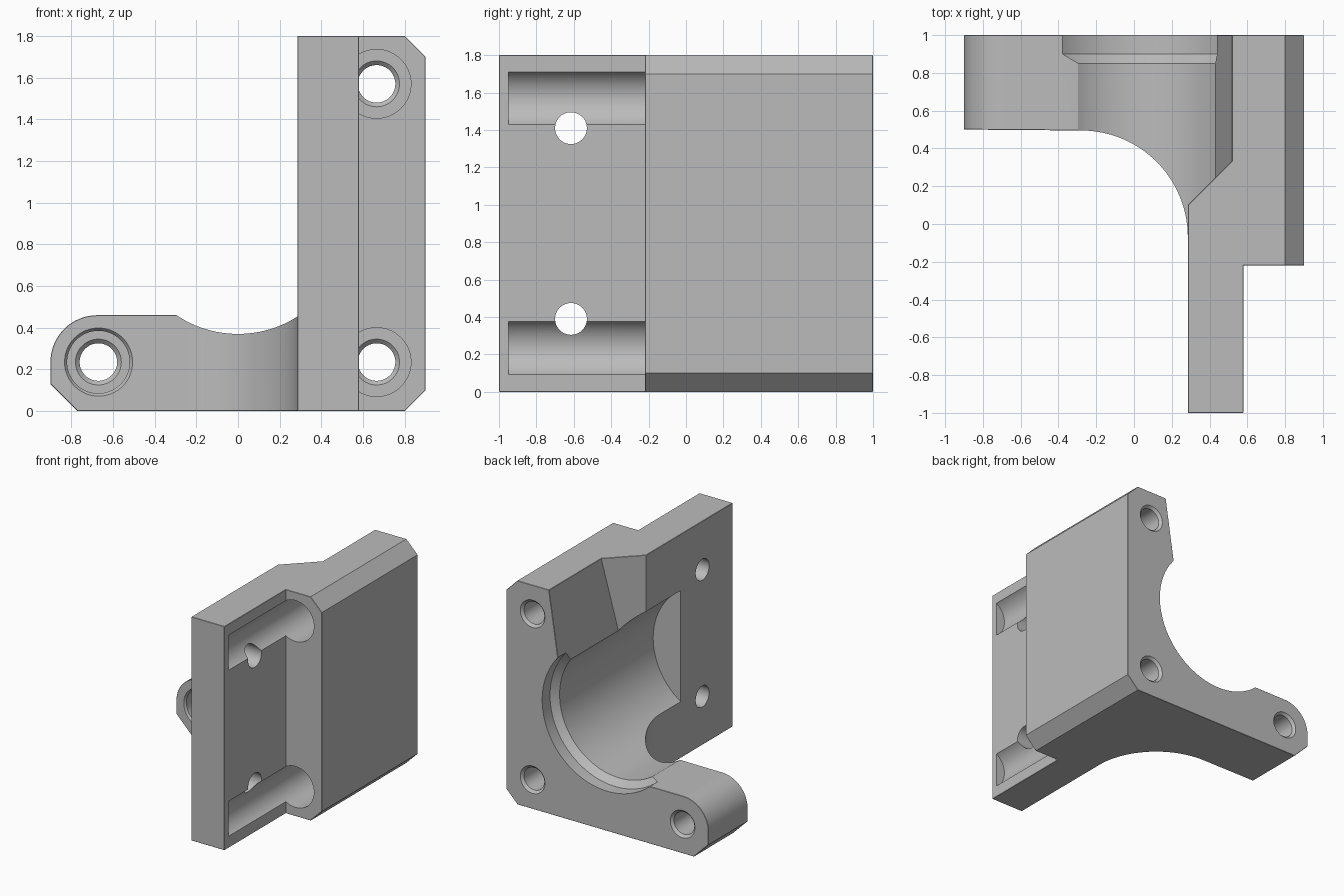
import bpy, bmesh, math
from mathutils import Matrix

if "Cube" in bpy.data.objects:
    bpy.data.objects.remove(bpy.data.objects["Cube"])

grey = bpy.data.materials.new("plain grey")
grey.use_nodes = True
grey.diffuse_color = (0.5, 0.5, 0.5, 1)
grey.node_tree.nodes["Principled BSDF"].inputs["Base Color"].default_value = (0.5, 0.5, 0.5, 1)


def finish(bm, name):
    bmesh.ops.recalc_face_normals(bm, faces=bm.faces)
    mesh = bpy.data.meshes.new(name)
    bm.to_mesh(mesh)
    bm.free()
    mesh.materials.append(grey)
    obj = bpy.data.objects.new(name, mesh)
    bpy.context.scene.collection.objects.link(obj)
    return obj


def prism(name, points, low, high, axis):
    """Extrude a flat profile: axis Z takes (x, y), axis Y takes (x, z)."""
    bm = bmesh.new()
    place = (lambda a, b, d: (a, b, d)) if axis == "Z" else (lambda a, b, d: (a, d, b))
    face = bm.faces.new([bm.verts.new(place(a, b, low)) for a, b in points])
    new = bmesh.ops.extrude_face_region(bm, geom=[face])["geom"]
    verts = [g for g in new if isinstance(g, bmesh.types.BMVert)]
    bmesh.ops.translate(bm, verts=verts, vec=place(0, 0, high - low))
    return finish(bm, name)


def lathe(name, profile, x, z, steps=64):
    """Turn a closed (radius, y) profile about a line parallel to y."""
    bm = bmesh.new()
    rings = []
    for r, y in profile:
        rings.append([bm.verts.new((x + r * math.cos(math.tau * i / steps), y,
                                    z + r * math.sin(math.tau * i / steps)))
                      for i in range(steps)])
    for a, b in zip(rings, rings[1:]):
        for i in range(steps):
            j = (i + 1) % steps
            bm.faces.new((a[i], a[j], b[j], b[i]))
    bm.faces.new(rings[0])
    bm.faces.new(rings[-1])
    return finish(bm, name)


def boolean(target, tool, operation):
    mod = target.modifiers.new("cut", "BOOLEAN")
    mod.object, mod.operation, mod.solver = tool, operation, "EXACT"
    graph = bpy.context.evaluated_depsgraph_get()
    mesh = bpy.data.meshes.new_from_object(target.evaluated_get(graph))
    target.modifiers.clear()
    target.data = mesh
    bpy.data.objects.remove(tool)


def arc(cx, cy, r, start, end, steps):
    return [(cx + r * math.cos(math.radians(start + (end - start) * i / steps)),
             cy + r * math.sin(math.radians(start + (end - start) * i / steps)))
            for i in range(steps + 1)]


# Plan of the whole bracket, with the hollow sweep from arm to side plate
plan = ([(-0.9, 1), (-0.9, 0.5)] + arc(-0.28, -0.07, 0.565, 90, 0, 24) +
        [(0.285, -1), (0.58, -1), (0.58, -0.22), (0.9, -0.22), (0.9, 1)])
bracket = prism("motor_bracket", plan, 0, 1.8, "Z")

# Space above the arm, following the angled and leaning inner wall
space = prism("space_cutter", [(-2, -2), (0.285, -2), (0.285, 0.1), (0.52, 0.335),
                               (0.52, 2), (-2, 2)], 0.3, 3, "Z")
lean = prism("lean_profile", [(-3, 0.46), (0.29, 0.46), (0.383, 0.9), (0.52, 1.8),
                              (0.7, 2.9), (-3, 2.9)], -3, 3, "Y")
boolean(space, lean, "INTERSECT")
boolean(bracket, space, "DIFFERENCE")

# Outer front outline: rounded arm end and clipped corners
outline = ([(-0.77, 0), (0.8, 0), (0.9, 0.1), (0.9, 1.7), (0.8, 1.8), (0.2, 1.8), (0.2, 0.46)] +
           arc(-0.675, 0.235, 0.225, 90, 180, 16) + [(-0.9, 0.13)])
boolean(bracket, prism("outline", outline, -2, 2, "Y"), "INTERSECT")

# Small chamfers on the sharp outer edges of the front, back, top and bottom faces
bm = bmesh.new()
bm.from_mesh(bracket.data)
bmesh.ops.remove_doubles(bm, verts=bm.verts, dist=0.0005)
bmesh.ops.dissolve_limit(bm, angle_limit=0.01, verts=bm.verts, edges=bm.edges)
sharp = []
for e in bm.edges:
    if len(e.link_faces) != 2 or not e.is_convex or e.calc_face_angle() < math.radians(50):
        continue
    mid = (e.verts[0].co + e.verts[1].co) / 2
    if mid.z < 0.005 or mid.z > 1.795 or mid.y > 0.995 or mid.y < -0.2 or (mid.x < 0 and mid.y < 0.51):
        sharp.append(e)
bmesh.ops.bevel(bm, geom=sharp, offset=0.018, segments=1, affect="EDGES", clamp_overlap=True)
bm.to_mesh(bracket.data)
bm.free()

# Central bore with a stepped seat at the back
boolean(bracket, lathe("bore_cutter", [(0.53, -0.34), (0.53, 0.85), (0.58, 0.9), (0.58, 1.2)],
                       0, 0.9, 128), "DIFFERENCE")

# Screw holes with deep head recesses; the right ones run on as channels in the plate
for x, z, start, rim in ((-0.67, 0.235, 0.3, 0.5), (0.665, 0.235, -0.95, -0.22),
                         (0.665, 1.57, -0.95, -0.22)):
    head = 0.15 if x < 0 else 0.165
    profile = [(head, start), (head, 0.7), (0.11, 0.7), (0.09, 0.72), (0.09, 0.98), (0.13, 1.02)]
    if x < 0:
        profile = [(0.17, 0.49), (0.15, 0.515)] + profile[1:]
    boolean(bracket, lathe("screw_cutter", profile, x, z), "DIFFERENCE")

# Cross holes through the side plate
for z in (0.39, 1.41):
    hole = lathe("cross_cutter", [(0.085, 0.1), (0.085, 1.2)], 0, 0, 48)
    hole.data.transform(Matrix.Translation((0, -0.615, z)) @ Matrix.Rotation(-math.pi / 2, 4, "Z"))
    boolean(bracket, hole, "DIFFERENCE")

bpy.context.view_layer.objects.active = bracket
bracket.select_set(True)
bpy.ops.object.shade_smooth_by_angle(angle=math.radians(25))
